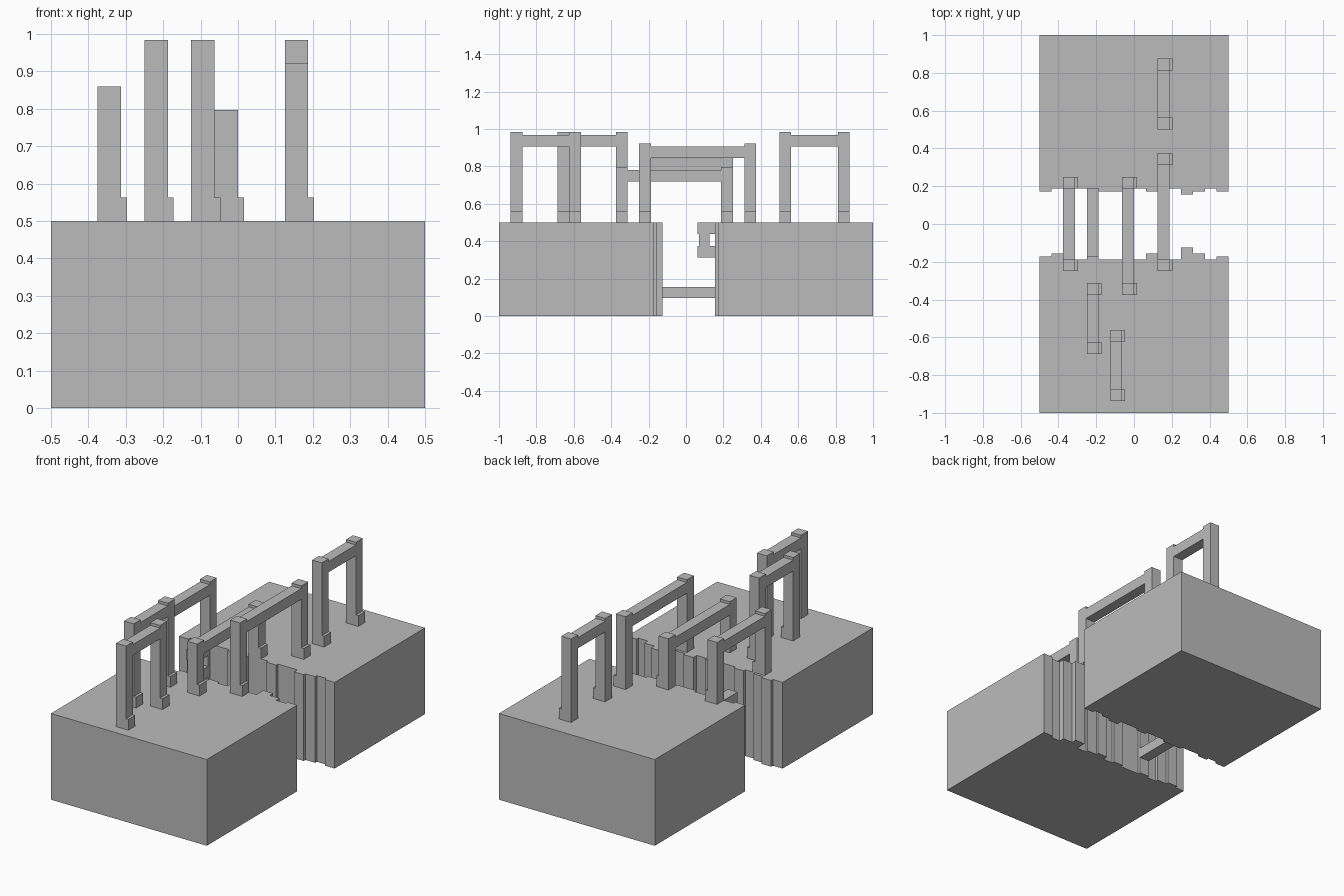
import bpy
import bmesh
from mathutils import Vector

if "Cube" in bpy.data.objects:
    bpy.data.objects.remove(bpy.data.objects["Cube"], do_unlink=True)

stone = bpy.data.materials.new("stone_grey")
stone.use_nodes = True
GREY = (0.5, 0.5, 0.5, 1)
stone.diffuse_color = GREY
stone.node_tree.nodes["Principled BSDF"].inputs["Base Color"].default_value = GREY

U = 1 / 16  # basic grid step
S = U / 4   # small offset step


def finish(bm, name):
    bmesh.ops.recalc_face_normals(bm, faces=bm.faces)
    mesh = bpy.data.meshes.new(name)
    bm.to_mesh(mesh)
    bm.free()
    mesh.materials.append(stone)
    obj = bpy.data.objects.new(name, mesh)
    bpy.context.collection.objects.link(obj)
    return obj


def add_box(bm, lo, hi):
    lo, hi = Vector(lo), Vector(hi)
    verts = bmesh.ops.create_cube(bm, size=1)["verts"]
    for v in verts:
        v.co = (lo + hi) / 2 + v.co * (hi - lo)


def cliff(name, side, steps):
    """Block whose inner wall is a row of columns; steps are wall distances in S."""
    pts = [(-0.5, side)]
    for i, step in enumerate(steps):
        y = side * step * S
        x = -0.5 + i * U
        if i and step == steps[i - 1]:
            pts.pop()
        else:
            pts.append((x, y))
        pts.append((x + U, y))
    pts.append((0.5, side))
    bm = bmesh.new()
    face = bm.faces.new([bm.verts.new((x, y, 0)) for x, y in pts])
    top = bmesh.ops.extrude_face_region(bm, geom=[face])["geom"]
    bmesh.ops.translate(bm, vec=(0, 0, 0.5),
                        verts=[g for g in top if isinstance(g, bmesh.types.BMVert)])
    finish(bm, name)


def arch(name, x, y0, y1, top):
    """Two footed posts joined by a slightly lowered beam."""
    bm = bmesh.new()
    for y in (y0, y1 - U):
        add_box(bm, (x, y, 0.5), (x + U, y + U, top))
        add_box(bm, (x + U, y, 0.5), (x + U + S, y + U, 0.5 + U))
    add_box(bm, (x, y0 + U, top - S - U), (x + U, y1 - U, top - S))
    finish(bm, name)


# Facing blocks with uneven column walls
cliff("front_block", -1, [11, 10, 11, 12, 11, 12, 12, 11, 12, 10, 11, 12, 8, 10, 12, 11])
cliff("back_block", 1, [11, 12, 11, 12, 12, 11, 11, 12, 12, 11, 12, 12, 10, 11, 12, 11])

# Arches
tall, high, middle, low = 0.984, 0.922, 0.859, 0.797
arch("left_spanning_arch", -6 * U, -4 * U, 4 * U, middle)
arch("centre_spanning_arch", -U, -6 * U, 4 * U, low)
arch("right_spanning_arch", 2 * U, -4 * U, 6 * U, high)
arch("front_inner_arch", -4 * U, -11 * U, -5 * U, tall)
arch("front_outer_arch", -2 * U, -15 * U, -9 * U, tall)
arch("back_arch", 2 * U, 8 * U, 14 * U, tall)

# Low bar across the gap
bm = bmesh.new()
add_box(bm, (-4 * U, -12 * S, 0.097), (-3 * U, 12 * S, 0.156))
finish(bm, "low_cross_bar")

# Sideways handle on the back wall
bm = bmesh.new()
for z in (5 * U, 7 * U):
    add_box(bm, (-6 * U, U, z), (-5 * U, 12 * S, z + U))
add_box(bm, (-6 * U, U + S / 2, 6 * U), (-5 * U, 2 * U, 7 * U))
finish(bm, "wall_handle")
